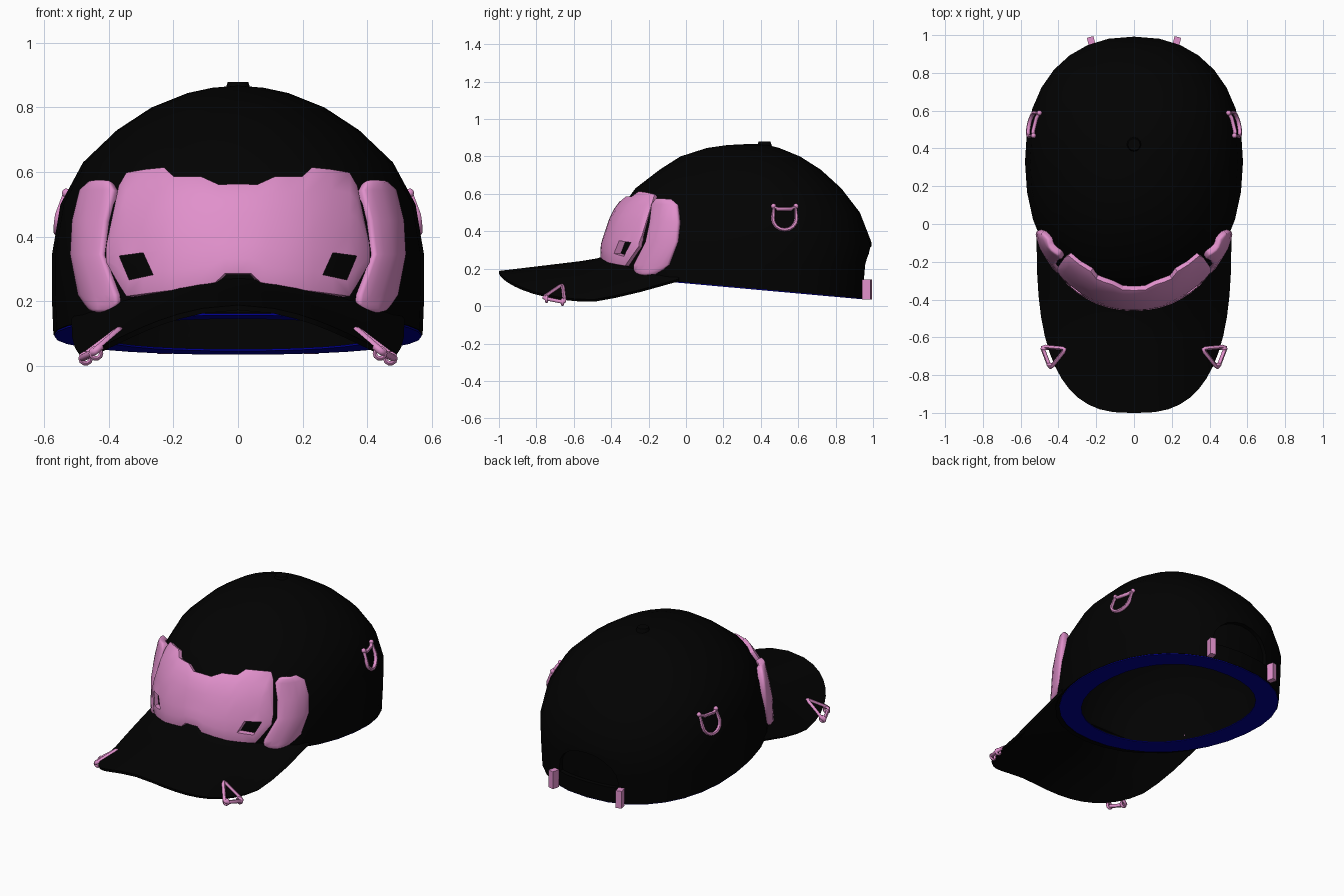
import bpy, bmesh, math
from mathutils import Vector

if "Cube" in bpy.data.objects:
    bpy.data.objects.remove(bpy.data.objects["Cube"])


def material(name, rgb):
    m = bpy.data.materials.new(name)
    m.diffuse_color = (*rgb, 1)
    m.use_nodes = True
    m.node_tree.nodes["Principled BSDF"].inputs["Base Color"].default_value = m.diffuse_color
    return m


BLACK = material("black_fabric", (0.0006, 0.0006, 0.0006))
PINK = material("pink_plastic", (0.75, 0.28, 0.6))
NAVY = material("navy_band", (0, 0, 0.3))

# Crown sections: height, half width, front y, back y
SECTIONS = [(0.10, .572, -.43, .972), (.22, .577, -.43, .985), (.34, .577, -.42, .992),
            (.5, .55, -.365, .93), (.63, .48, -.27, .83), (.73, .375, -.14, .72),
            (.80, .268, -.03, .61), (.845, .155, .11, .50), (.861, .08, .22, .44)]
MID, FRONT_POW, BACK_POW = .33, 2.1, 2.25


def section(z):
    if z <= SECTIONS[0][0]:
        return SECTIONS[0][1:]
    for a, b in zip(SECTIONS, SECTIONS[1:]):
        if z <= b[0]:
            t = (z - a[0]) / (b[0] - a[0])
            return tuple(p + (q - p) * t for p, q in zip(a[1:], b[1:]))
    return SECTIONS[-1][1:]


def rim_z(y):
    return .13 - .09 * (y + .04)


def spow(v, e):
    return math.copysign(abs(v) ** e, v)


def outline(w, f, b, n=32):
    """Closed plan curve of one crown section."""
    pts = []
    for i in range(n):
        a = 2 * math.pi * i / n
        e = 2 / (BACK_POW if math.sin(a) > 0 else FRONT_POW)
        s, c = spow(math.sin(a), e), spow(math.cos(a), e)
        pts.append((w * c, MID + s * (b - MID if s > 0 else MID - f)))
    return pts


def front_y(x, z, off):
    w, f, b = section(z)
    r = min(abs(x) / (w + off), 1)
    return MID - (MID - f + off) * (1 - r ** FRONT_POW) ** (1 / FRONT_POW)


def back_y(x, z, off):
    w, f, b = section(z)
    return MID + (b - MID + off) * (1 - (abs(x) / (w + off)) ** BACK_POW) ** (1 / BACK_POW)


def side_x(y, z, off):
    w, f, b = section(z)
    return w * (1 - min((y - MID) / (b - MID), 1) ** BACK_POW) ** (1 / BACK_POW) + off


def make(name, verts, faces, mat):
    me = bpy.data.meshes.new(name)
    me.from_pydata(verts, [], faces)
    bm = bmesh.new()
    bm.from_mesh(me)
    bmesh.ops.recalc_face_normals(bm, faces=bm.faces)
    bm.to_mesh(me)
    bm.free()
    me.materials.append(mat)
    ob = bpy.data.objects.new(name, me)
    bpy.context.collection.objects.link(ob)
    return ob


def finish(ob, angle=35):
    """Apply modifiers, then smooth with sharp edges kept."""
    dg = bpy.context.evaluated_depsgraph_get()
    me = bpy.data.meshes.new_from_object(ob.evaluated_get(dg))
    ob.modifiers.clear()
    ob.data = me
    bpy.ops.object.select_all(action='DESELECT')
    ob.select_set(True)
    bpy.context.view_layer.objects.active = ob
    bpy.ops.object.shade_smooth_by_angle(angle=math.radians(angle))


def solidify(ob, t, offset=-1):
    m = ob.modifiers.new("thickness", 'SOLIDIFY')
    m.thickness, m.offset = t, offset


def cut(ob, cutter):
    m = ob.modifiers.new("cut", 'BOOLEAN')
    m.operation, m.object, m.solver = 'DIFFERENCE', cutter, 'EXACT'
    cutter.hide_render = True
    cutter.hide_set(True)


def prism(name, poly, y0, y1):
    n = len(poly)
    verts = [(x, y, z) for y in (y0, y1) for x, z in poly]
    faces = [range(n), range(n, 2 * n)] + [(i, (i + 1) % n, n + (i + 1) % n, n + i) for i in range(n)]
    return make(name, verts, [tuple(f) for f in faces], BLACK)


def grid_faces(rows, cols, wrap=False):
    return [(r * cols + c, r * cols + (c + 1) % cols, (r + 1) * cols + (c + 1) % cols, (r + 1) * cols + c)
            for r in range(rows - 1) for c in range(cols if wrap else cols - 1)]


# Crown with arched recess above the rear strap
N = 32
verts = []
for k, (z, w, f, b) in enumerate(SECTIONS):
    verts += [(x, y, rim_z(y) if k == 0 else z) for x, y in outline(w, f, b, N)]
faces = grid_faces(len(SECTIONS), N, True)
top = len(verts)
verts.append((0, .36, .868))
faces += [(top - N + i, top - N + (i + 1) % N, top) for i in range(N)]
crown = make("crown", verts, faces, BLACK)
solidify(crown, .028)
arch = [(-.2, .135), (.2, .135)] + [(.2 * math.cos(a), .17 + .15 * math.sin(a))
                                   for a in [math.pi * i / 10 for i in range(11)]]
cut(crown, prism("arch_cutter", arch, .7, 1.3))
finish(crown)

# Panel closing the recess from inside
xs = [-.23 + .046 * i for i in range(11)]
verts = [(x, back_y(x, z, -.026), z) for z in (.09, .17, .26, .35) for x in xs]
finish(make("rear_panel", verts, grid_faces(4, 11), BLACK))

# Inner sweatband, a flat ring at the rim
verts = []
for d in (0.003, .13):
    verts += [(x, y, rim_z(y) - .002) for x, y in outline(.572 - d, -.39 + d, .972 - d, N)]
band = make("sweatband", verts, grid_faces(2, N, True), NAVY)
solidify(band, .006, 0)
finish(band)


# Curved visor, tucked inside the crown
def visor_z(x, y):
    return .24 + (.29 if y > -.5 else .12) * (y + .5) - .9 * x * x


NU, NV = 27, 8
verts = []
for v in range(NV):
    t = v / (NV - 1)
    for u in range(NU):
        a = math.pi * u / (NU - 1)
        c, s = math.cos(a), math.sin(a)
        xo, yo = .511 * spow(c, 2 / 2.75), -.04 - .96 * spow(s, 2 / 2.75)
        xi, yi = .48 * c, -.02 - .37 * s
        x, y = xi + (xo - xi) * t, yi + (yo - yi) * t
        verts.append((x, y, visor_z(x, y)))
visor = make("visor", verts, grid_faces(NV, NU), BLACK)
solidify(visor, .016, 0)
finish(visor)

# Top button
bpy.ops.mesh.primitive_cone_add(vertices=12, radius1=.042, radius2=.032, depth=.03, location=(0, .42, .864))
button = bpy.context.object
button.name = "top_button"
button.data.materials.append(BLACK)
finish(button)


# Plates wrapped over the front of the crown
def plate(name, verts, rows, n, thick, bevel):
    ob = make(name, verts, grid_faces(rows, n), PINK)
    # outward means away from the crown centre
    if sum((p.normal.y for p in ob.data.polygons)) > 0:
        ob.data.flip_normals()
    solidify(ob, thick)
    m = ob.modifiers.new("soft_edge", 'BEVEL')
    m.width, m.segments, m.limit_method, m.angle_limit = bevel, 2, 'ANGLE', math.radians(50)
    return ob


half = [(.04, .285, .06, .563), (.07, .257, .115, .588), (.14, .243, .16, .588), (.2, .233, .2, .588),
        (.235, .229, .23, .616), (.295, .221, .29, .61), (.347, .214, .347, .6),
        (.37, .25, .37, .56), (.41, .32, .41, .375)]
strips = [(-a, b, -c, d) for a, b, c, d in reversed(half)] + [(0, .285, 0, .565)] + half
verts = []
for xa, za, xb, zb in strips:
    for i in range(7):
        x, z = xa + (xb - xa) * i / 6, za + (zb - za) * i / 6
        verts.append((x, front_y(x, z, .034 - .07 * x * x), z))
mask = plate("front_plate", verts, len(strips), 7, .038, .006)
hole = [(.294, .35), (.368, .34), (.337, .266), (.263, .282)]
for s in (-1, 1):
    cut(mask, prism("slot_cutter", [(s * x, z) for x, z in hole], -.7, -.05))
finish(mask)

# Side pads: height, inner x and y, outer x and y
pad = [(.165, .395, -.26, .455, -.165), (.19, .375, -.285, .48, -.125), (.22, .38, -.285, .5, -.09),
       (.345, .423, -.222, .523, -.045), (.45, .41, -.2, .518, -.037),
       (.545, .386, -.19, .495, -.045), (.578, .4, -.165, .455, -.08)]
for s, side in ((-1, "left"), (1, "right")):
    verts = []
    for z, xa, ya, xb, yb in pad:
        for i in range(6):
            t = i / 5
            bulge = .022 * math.sin(math.pi * t)
            verts.append((s * (xa + (xb - xa) * t + .8 * bulge), ya + (yb - ya) * t - .57 * bulge, z))
    finish(plate(side + "_pad", verts, len(pad), 6, .04, .014), 50)


# Pink wire rings
def wire(name, pts, r):
    cu = bpy.data.curves.new(name, 'CURVE')
    cu.dimensions, cu.bevel_depth, cu.bevel_resolution = '3D', r, 1
    sp = cu.splines.new('POLY')
    sp.points.add(len(pts) - 1)
    for p, co in zip(sp.points, pts):
        p.co = (*co, 1)
    sp.use_cyclic_u = True
    cu.materials.append(PINK)
    ob = bpy.data.objects.new(name, cu)
    bpy.context.collection.objects.link(ob)
    bpy.ops.object.select_all(action='DESELECT')
    ob.select_set(True)
    bpy.context.view_layer.objects.active = ob
    bpy.ops.object.convert(target='MESH')
    finish(bpy.context.object, 60)


def ball(name, co, r):
    bpy.ops.mesh.primitive_uv_sphere_add(segments=10, ring_count=6, radius=r, location=co)
    bpy.context.object.name = name
    bpy.context.object.data.materials.append(PINK)
    finish(bpy.context.object, 60)


d_shape = [(.47, .53), (.49, .52), (.56, .52), (.585, .53)] + [
    (.527 + .063 * math.cos(a), .468 - .06 * math.sin(a)) for a in [math.pi * i / 8 for i in range(9)]]
tri = [Vector((.36, -.66)), Vector((.488, -.648)), Vector((.443, -.765))]
for s, side in ((-1, "left"), (1, "right")):
    # D ring on the side of the crown
    wire(side + "_d_ring", [(s * side_x(y, z, .009), y, z) for y, z in d_shape], .011)
    for y in (.468, .588):
        ball(side + "_d_ring_knob", (s * side_x(y, .535, .011), y, .535), .014)
    # Triangle ring on the visor, rounded corners
    pts = []
    for i in range(3):
        p, q, r = tri[i - 1], tri[i], tri[(i + 1) % 3]
        pts += [q.lerp(p, .15), q.lerp((p + r) / 2, .06), q.lerp(r, .15)]
    wire(side + "_visor_triangle", [(s * p.x, p.y, visor_z(p.x, p.y) + .012) for p in pts], .011)
    # Small loops through the visor edge
    for x, y in ((.472, -.66), (.44, -.745)):
        z = visor_z(x, y) + .002
        wire(side + "_visor_loop", [(s * (x + .016 * math.cos(a)), y, max(z + .016 * math.sin(a), .008))
                                    for a in [math.pi * i / 5 for i in range(10)]], .008)
    # Strap buckle at the back
    bpy.ops.mesh.primitive_cube_add(size=1, location=(s * .227, .968, .09), rotation=(0, 0, -s * .25))
    buckle = bpy.context.object
    buckle.name = side + "_strap_buckle"
    buckle.scale = (.036, .045, .107)
    buckle.data.materials.append(PINK)
    finish(buckle)
